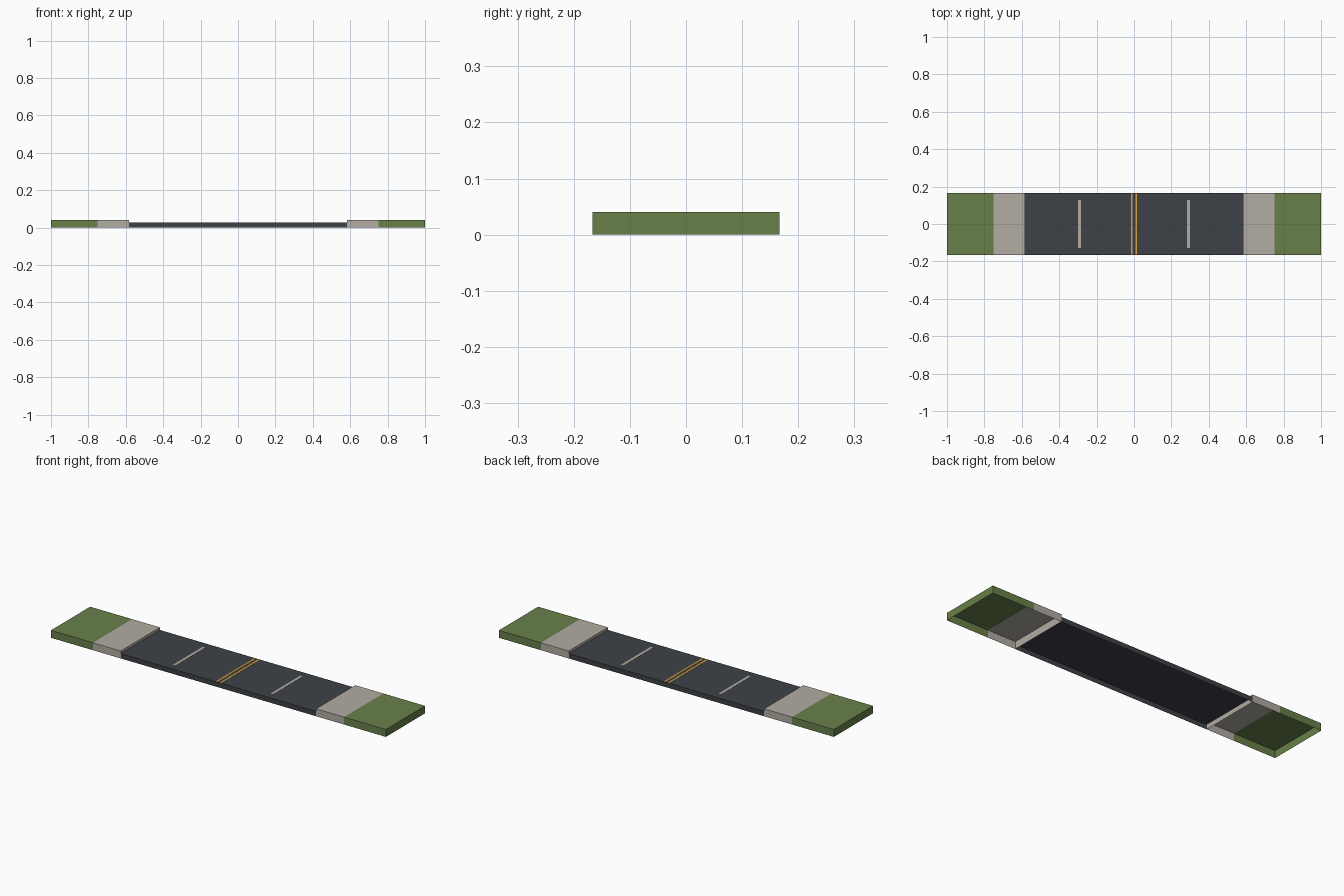
import bpy
import bmesh

cube = bpy.data.objects.get("Cube")
if cube:
    bpy.data.objects.remove(cube, do_unlink=True)

HALF_WIDTH = 0.167
ROAD_TOP, KERB_TOP = 0.026, 0.04
KERB_INNER, KERB_OUTER, END = 0.583, 0.75, 1.0


def material(name, rgb):
    mat = bpy.data.materials.new(name)
    mat.use_nodes = True
    colour = (*rgb, 1)
    mat.diffuse_color = colour
    mat.node_tree.nodes["Principled BSDF"].inputs["Base Color"].default_value = colour
    return mat


GRASS = material("grass green", (0.138, 0.216, 0.068))
CONCRETE = material("pale concrete", (0.445, 0.415, 0.36))
ASPHALT = material("dark asphalt", (0.047, 0.053, 0.063))
YELLOW = material("line yellow", (0.66, 0.37, 0.05))


def block(name, x_range, y_half, z_range, mat, open_ends=()):
    """Hollow box with no underside; open_ends lists x directions without a wall."""
    (x0, x1), (z0, z1) = sorted(x_range), z_range
    bm = bmesh.new()
    bmesh.ops.create_cube(bm, size=1)
    bm.normal_update()
    unwanted = [f for f in bm.faces
                if f.normal.z < -0.5 or any(f.normal.x * d > 0.5 for d in open_ends)]
    bmesh.ops.delete(bm, geom=unwanted, context="FACES")
    bmesh.ops.scale(bm, vec=(x1 - x0, 2 * y_half, z1 - z0), verts=bm.verts)
    bmesh.ops.translate(bm, vec=((x0 + x1) / 2, 0, (z0 + z1) / 2), verts=bm.verts)
    mesh = bpy.data.meshes.new(name)
    bm.to_mesh(mesh)
    bm.free()
    mesh.materials.append(mat)
    obj = bpy.data.objects.new(name, mesh)
    bpy.context.collection.objects.link(obj)
    return obj


# Carriageway between the two pavements
block("road", (-KERB_INNER, KERB_INNER), HALF_WIDTH, (0, ROAD_TOP), ASPHALT, (-1, 1))

paint = (ROAD_TOP, ROAD_TOP + 0.001)
for side, label in ((1, "left"), (-1, "right")):
    # Raised pavement, open where it meets the grass
    block(label + "_pavement", (side * KERB_INNER, side * KERB_OUTER),
          HALF_WIDTH, (0, KERB_TOP), CONCRETE, (side,))
    # Grass verge, open where it meets the pavement
    block(label + "_verge", (side * KERB_OUTER, side * END),
          HALF_WIDTH, (0, KERB_TOP), GRASS, (-side,))
    # Painted lane dash and one of the double centre lines
    block(label + "_lane_dash", (side * 0.283, side * 0.299), 0.127, paint, CONCRETE)
    block(label + "_centre_line", (side * 0.007, side * 0.017), HALF_WIDTH, paint, YELLOW)
